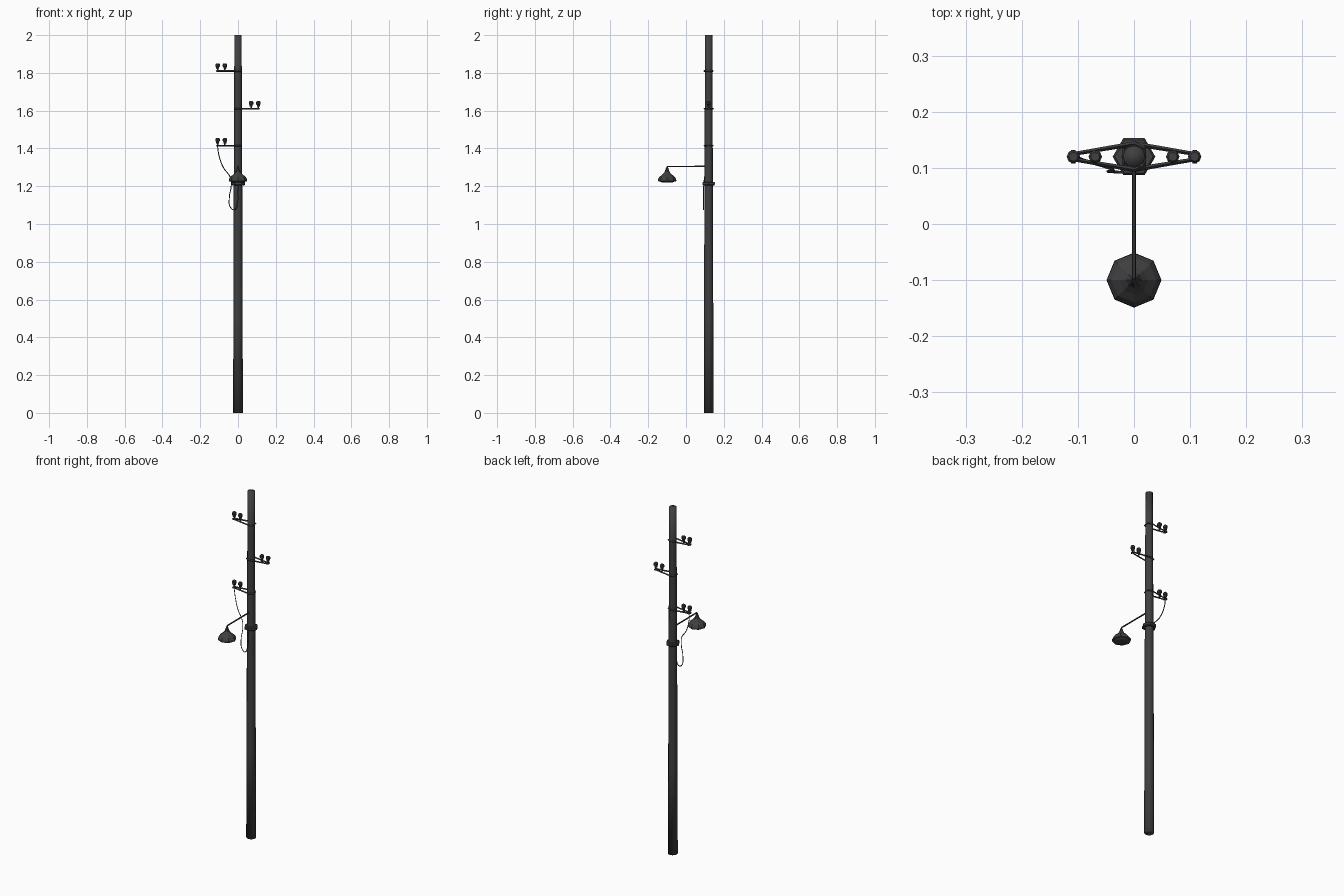
import bpy, bmesh, math
from mathutils import Vector

if "Cube" in bpy.data.objects:
    bpy.data.objects.remove(bpy.data.objects["Cube"])

PY = 0.12      # pole axis, y
LY = -0.10     # lamp axis, y

metal = bpy.data.materials.new("dark grey")
metal.diffuse_color = (0.05, 0.05, 0.05, 1)
metal.use_nodes = True
metal.node_tree.nodes["Principled BSDF"].inputs["Base Color"].default_value = metal.diffuse_color


def finish(name, mesh, smooth):
    mesh.materials.clear()
    mesh.materials.append(metal)
    for p in mesh.polygons:
        p.use_smooth = smooth
    ob = bpy.data.objects.new(name, mesh)
    bpy.context.collection.objects.link(ob)
    return ob


def lathe(name, profile, x, y, sides, turn=0.0, smooth=False):
    """Closed solid turned from (radius, z) pairs listed bottom to top."""
    bm = bmesh.new()
    rings = []
    for r, z in profile:
        rings.append([bm.verts.new((x + r * math.cos(turn + math.tau * i / sides),
                                    y + r * math.sin(turn + math.tau * i / sides), z))
                      for i in range(sides)])
    for a, b in zip(rings, rings[1:]):
        for i in range(sides):
            j = (i + 1) % sides
            bm.faces.new((a[i], a[j], b[j], b[i]))
    bm.faces.new(rings[0][::-1])
    bm.faces.new(rings[-1])
    mesh = bpy.data.meshes.new(name)
    bm.to_mesh(mesh)
    bm.free()
    return finish(name, mesh, smooth)


def tube(name, pts, r, closed=False, curved=False, res=1):
    """Rod or wire along a path, turned into a mesh."""
    cu = bpy.data.curves.new(name, 'CURVE')
    cu.dimensions = '3D'
    cu.bevel_depth = r
    cu.bevel_resolution = res
    cu.use_fill_caps = True
    if curved:
        sp = cu.splines.new('BEZIER')
        sp.bezier_points.add(len(pts) - 1)
        for bp, p in zip(sp.bezier_points, pts):
            bp.co = p
            bp.handle_left_type = bp.handle_right_type = 'AUTO'
        sp.resolution_u = 5
    else:
        sp = cu.splines.new('POLY')
        sp.points.add(len(pts) - 1)
        for sp_pt, p in zip(sp.points, pts):
            sp_pt.co = (*p, 1)
        sp.use_cyclic_u = closed
    tmp = bpy.data.objects.new(name + "_path", cu)
    bpy.context.collection.objects.link(tmp)
    bpy.context.view_layer.update()
    dg = bpy.context.evaluated_depsgraph_get()
    mesh = bpy.data.meshes.new_from_object(tmp.evaluated_get(dg))
    bpy.data.objects.remove(tmp)
    return finish(name, mesh, curved)


# Tapered pole
lathe("pole", [(0.026, 0), (0.0245, 0.5), (0.0225, 1.2), (0.020, 1.77), (0.0195, 2.0)],
      0, PY, 12, smooth=True)

# Hexagonal collar
lathe("collar", [(0.034, 1.205), (0.038, 1.209), (0.038, 1.219), (0.034, 1.223)], 0, PY, 6)

# Strap brackets, each with two insulators
for n, (z, s) in enumerate([(1.81, -1), (1.61, 1), (1.415, -1)], 1):
    loop = [(0.113, 0.004), (0.0, 0.023), (-0.018, 0.015),
            (-0.018, -0.015), (0.0, -0.023), (0.113, -0.004)]
    tube(f"bracket_{n}", [(s * x, PY + y, z) for x, y in loop], 0.0045, closed=True, res=0)
    for k, x in enumerate((0.069, 0.108), 1):
        tube(f"bracket_{n}_tie_{k}", [(s * x, PY - 0.012, z), (s * x, PY + 0.012, z)], 0.004, res=0)
        lathe(f"insulator_{n}_{k}",
              [(0.004, z), (0.004, z + 0.011), (0.0085, z + 0.013), (0.0085, z + 0.021),
               (0.012, z + 0.024), (0.012, z + 0.035), (0.008, z + 0.040)],
              s * x, PY, 8)

# Lamp arm with a bent end
tube("lamp_arm", [(0, PY - 0.01, 1.305), (0, LY + 0.004, 1.305), (0, LY, 1.301), (0, LY, 1.28)], 0.004)

# Bell-shaped lamp shade and the glass below it
lathe("lamp_shade",
      [(0.046, 1.226), (0.049, 1.228), (0.048, 1.238), (0.040, 1.250), (0.025, 1.262),
       (0.014, 1.274), (0.008, 1.290), (0.005, 1.300)], 0, LY, 8, smooth=False)
lathe("lamp_glass", [(0.030, 1.221), (0.043, 1.227), (0.043, 1.232)], 0, LY, 8)

# Cable from the lowest bracket, with a slack loop below the collar
tube("cable", [(-0.110, PY, 1.425), (-0.100, 0.118, 1.36), (-0.078, 0.110, 1.30),
               (-0.040, 0.098, 1.245), (-0.036, 0.094, 1.20), (-0.046, 0.094, 1.14),
               (-0.038, 0.093, 1.085), (-0.018, 0.092, 1.076), (-0.004, 0.092, 1.11),
               (0.0, 0.094, 1.21)], 0.0025, curved=True, res=0)
